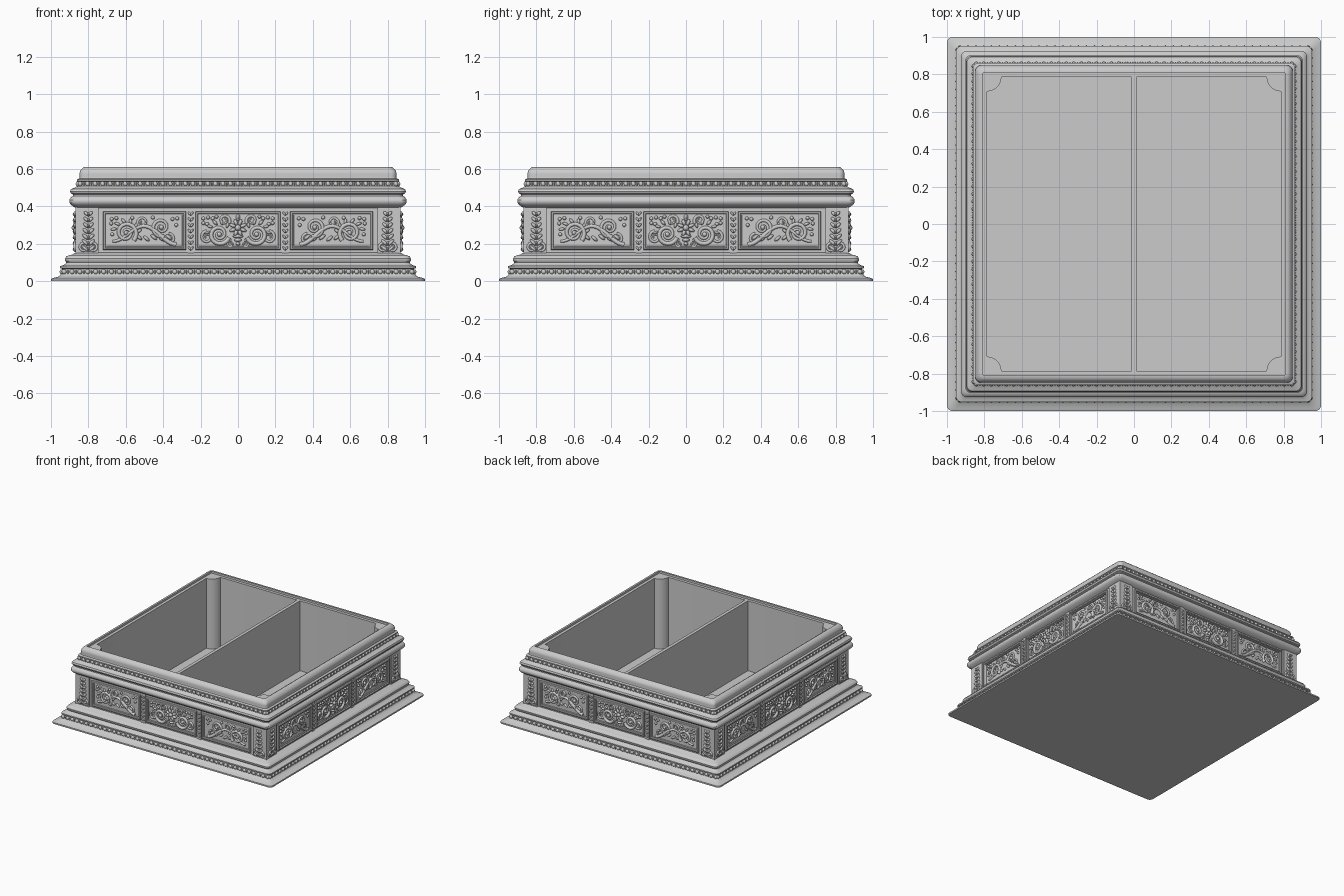
import bpy, bmesh
from math import sin, cos, pi, radians
from mathutils import Matrix, Vector

if "Cube" in bpy.data.objects:
    bpy.data.objects.remove(bpy.data.objects["Cube"])

WALL = 0.86  # distance of the panel wall from the centre


def finish(bm, name, sides=1, angle=35):
    """Turn a bmesh into objects, repeated around the box if sides is 4."""
    bmesh.ops.recalc_face_normals(bm, faces=bm.faces)
    me = bpy.data.meshes.new(name)
    bm.to_mesh(me)
    bm.free()
    me.shade_smooth()
    me.set_sharp_from_angle(angle=radians(angle))
    for i in range(sides):
        ob = bpy.data.objects.new(name if sides == 1 else f"{name}_{i + 1}", me)
        ob.rotation_euler.z = i * pi / 2
        bpy.context.collection.objects.link(ob)


def bridge(bm, a, b):
    n = len(a)
    for i in range(n):
        bm.faces.new((a[i], a[(i + 1) % n], b[(i + 1) % n], b[i]))


def square_ring(bm, h, z, r, seg=5):
    """Square loop with rounded corners."""
    vs = []
    for k in range(4):
        cx, cy = [(1, 1), (-1, 1), (-1, -1), (1, -1)][k]
        for j in range(seg):
            a = k * pi / 2 + j / (seg - 1) * pi / 2
            vs.append(bm.verts.new((cx * (h - r) + r * cos(a), cy * (h - r) + r * sin(a), z)))
    return vs


def box(bm, x0, x1, y0, y1, z0, z1):
    m = Matrix.Translation(((x0 + x1) / 2, (y0 + y1) / 2, (z0 + z1) / 2)) \
        @ Matrix.Diagonal((x1 - x0, y1 - y0, z1 - z0, 1))
    bmesh.ops.create_cube(bm, size=1, matrix=m)


def blob(bm, u, z, l, w, ang=0, d=0.0, h=0.012, seg=8):
    """Flattened ellipsoid lying on the front wall, long axis turned by ang."""
    m = Matrix.Translation((u, -(WALL + d), z)) @ Matrix.Rotation(-ang, 4, 'Y') \
        @ Matrix.Diagonal((l, h, w, 1))
    bmesh.ops.create_uvsphere(bm, u_segments=seg, v_segments=6, radius=1, matrix=m)


def stroke(bm, pts, w0, w1, h=1.3, d=0.0):
    """Half-round relief line along (u, z) points, tapering from w0 to w1."""
    rings = []
    n = len(pts)
    for i, p in enumerate(pts):
        t = Vector(pts[min(i + 1, n - 1)]) - Vector(pts[max(i - 1, 0)])
        nx, nz = -t.y / t.length, t.x / t.length
        w = w0 + (w1 - w0) * i / (n - 1)
        ring = []
        for k in range(6):
            a = pi * k / 5
            dep = d + w * h * sin(a) - (0.004 if k in (0, 5) else 0)
            ring.append(bm.verts.new((p[0] + nx * w * cos(a), -(WALL + dep), p[1] + nz * w * cos(a))))
        rings.append(ring)
    for a, b in zip(rings, rings[1:]):
        bridge(bm, a, b)
    bm.faces.new(rings[0])
    bm.faces.new(rings[-1])


def spiral(c, r0, r1, a0, turns, m=1, n=26):
    """Points of a volute in the wall plane; m=-1 mirrors it in u."""
    out = []
    for i in range(n):
        t = i / (n - 1)
        r, a = r0 + (r1 - r0) * t, a0 + turns * 2 * pi * t
        out.append((m * (c[0] + r * cos(a)), c[1] + r * sin(a)))
    return out


# Hollow box body: outer moulding, rim, lid ledge, inner wall and floor
outer = [(1.0, 0), (1.0, .012), (.985, .018), (.96, .024), (.952, .032), (.942, .045), (.94, .066),
         (.952, .07), (.952, .08), (.935, .085), (.922, .093), (.918, .1), (.924, .108), (.925, .12),
         (.918, .132), (.903, .139), (.885, .142), (.875, .15), (WALL, .153), (WALL, .39),
         (.875, .395), (.885, .403), (.895, .41), (.902, .422), (.902, .435), (.893, .449), (.882, .456),
         (.882, .463), (.893, .468), (.898, .48), (.893, .492), (.876, .499), (.868, .503), (.858, .51),
         (.855, .53), (.862, .536), (.862, .543), (.848, .549), (.846, .56), (.848, .575), (.844, .59),
         (.834, .602), (.824, .61)]
inner = [(.808, .61), (.808, .594), (.785, .594), (.785, .02)]
bm = bmesh.new()
rings = [square_ring(bm, h, z, .03) for h, z in outer]
rings += [square_ring(bm, h, z, .004) for h, z in inner]
for a, b in zip(rings, rings[1:]):
    bridge(bm, a, b)
bm.faces.new(rings[0])
bm.faces.new(rings[-1])
finish(bm, "box_body")

# Divider between the two compartments
bm = bmesh.new()
box(bm, -.013, .013, -.79, .79, .01, .594)
finish(bm, "divider")

# Quarter-round posts in the inner corners
bm = bmesh.new()
lo, hi = [], []
quarter = [(-.79, -.79)] + [(-.787 + .078 * cos(i * pi / 20), -.787 + .078 * sin(i * pi / 20)) for i in range(11)]
for z, ring in ((.01, lo), (.594, hi)):
    ring += [bm.verts.new((x, y, z)) for x, y in quarter]
bridge(bm, lo, hi)
bm.faces.new(lo)
bm.faces.new(hi)
finish(bm, "inner_corner_post", 4)

# Corner pilasters and narrow pilasters between the panels
bm = bmesh.new()
box(bm, -.87, -.745, -.87, -.745, .145, .4)
finish(bm, "corner_pilaster", 4)
bm = bmesh.new()
for u in (-.253, .253):
    box(bm, u - .017, u + .017, -.867, -.84, .145, .4)
finish(bm, "panel_pilaster", 4)

# Raised panel frames
bm = bmesh.new()
for u, hw in ((-.5, .222), (0, .228), (.5, .222)):
    loops = []
    for inset, d in ((0, -.005), (0, .012), (.004, .016), (.011, .016), (.014, .008), (.019, .008), (.021, -.005)):
        x, zz = hw - inset, .103 - inset
        loops.append([bm.verts.new((u + sx * x, -(WALL + d), .27 + sz * zz))
                      for sx, sz in ((-1, -1), (1, -1), (1, 1), (-1, 1))])
    for a, b in zip(loops, loops[1:]):
        bridge(bm, a, b)
    bridge(bm, loops[-1], loops[0])
finish(bm, "panel_frame", 4)

# Scrolling foliage in the outer panels, mirrored left and right
bm = bmesh.new()
for m in (-1, 1):
    cu, cz = .5, .27
    P = lambda u, z: (cu + u, cz + z)
    wave = [(m * (cu + .17 - .34 * t), cz - .012 - .045 * cos(2 * pi * t) - .018 * t) for t in [i / 24 for i in range(25)]]
    stroke(bm, wave, .008, .013)
    stroke(bm, spiral(P(.098, -.012), .058, .012, -pi * .75, -1.6, m), .013, .006)
    stroke(bm, spiral(P(-.09, .018), .052, .01, -pi * .6, 1.5, m), .011, .005)
    stroke(bm, spiral(P(-.13, -.045), .03, .008, pi * .5, 1.3, m, 18), .008, .004)
    stroke(bm, spiral(P(.01, .045), .03, .007, -pi * .3, 1.3, m, 18), .008, .004)
    for u, z in ((.098, -.012), (-.09, .018)):
        blob(bm, m * (cu + u), cz + z, .013, .013, 0, .002, .015)
    for k in range(6):  # leaf lobes fanning over the big scroll
        a = pi * (.1 + k * .17)
        blob(bm, m * (cu + .098 + .07 * cos(a)), cz - .012 + .064 * sin(a), .017, .008, m * (a - .5) + (pi if m < 0 else 0))
    for k in range(5):  # leaf lobes along the stem
        blob(bm, m * (cu + .03 - .04 * k), cz - .035 - .007 * (k % 2), .021, .009, m * .7)
    for u, z in ((.175, .062), (.15, .067), (.178, .038), (.065, .068), (-.15, .062), (-.175, .065),
                 (-.17, .03), (-.045, .07), (.172, -.02)):
        blob(bm, m * (cu + u), cz + z, .01, .01, 0, 0, .014)
finish(bm, "outer_panel_foliage", 4, 60)

# Centre panel: blossom flanked by paired scrolls and berries
bm = bmesh.new()
for k in range(8):
    a = k * pi / 4 + pi / 8
    blob(bm, .03 * cos(a), .285 + .03 * sin(a), .019, .01, a, .004, .017)
blob(bm, 0, .285, .017, .017, 0, .008, .022, 12)
blob(bm, 0, .34, .011, .02, 0, 0, .016)
for k, w in ((0, .03), (1, .02), (2, .012)):
    blob(bm, 0, .24 - .02 * k, w, .01, 0, 0, .018)
for m in (-1, 1):
    stroke(bm, spiral((.1, .25), .056, .01, pi * 1.1, 1.6, m), .013, .006)
    stroke(bm, spiral((.072, .325), .03, .007, pi * 1.2, -1.4, m, 18), .009, .004)
    stroke(bm, spiral((.165, .235), .034, .007, pi * .5, -1.4, m, 18), .009, .004)
    stroke(bm, spiral((.04, .2), .02, .005, pi * .6, -1.3, m, 16), .007, .004)
    blob(bm, m * .1, .25, .013, .013, 0, .002, .016)
    for k in range(5):
        a = pi * (.05 + k * .17)
        blob(bm, m * (.1 + .067 * cos(a)), .25 + .067 * sin(a), .017, .008, m * (a - .4))
    for u, z in ((.185, .335), (.16, .34), (.185, .31), (.135, .335), (.165, .305), (.115, .345)):
        blob(bm, m * u, z, .01, .01, 0, 0, .015)
finish(bm, "centre_panel_ornament", 4, 60)

# Leaf drops on the pilasters
bm = bmesh.new()
for m in (-1, 1):
    for k in range(7):
        z = .175 + .031 * k
        for s in (-1, 1):
            blob(bm, m * .253 + s * .006, z, .013, .006, s * .9, .006, .01)
            w = .032 - .002 * k
            blob(bm, m * .8 + s * w * .55, z, w * .75, .009, s * .75, .01, .011)
        blob(bm, m * .8, z - .004, .007, .011, 0, .011, .013)
    for s in (-1, 1):
        stroke(bm, spiral((m * .8 + s * .025, .18), .024, .006, pi * .5, s * -1.4, 1, 18), .008, .004, 1.3, .01)
finish(bm, "pilaster_leaf_drop", 4, 60)

# Rows of eggs and darts on the lower and upper mouldings
for name, dist, z, n, w, h in (("lower_egg_row", .942, .05, 44, .013, .014), ("upper_egg_row", .856, .52, 42, .012, .014)):
    bm = bmesh.new()
    step = 2 * (dist - .012) / n
    for i in range(n + 1):
        u = -(dist - .012) + i * step
        blob(bm, u, z, w, h, .3, dist - WALL, .012)
        if i < n:
            blob(bm, u + step / 2, z - .003, .004, h, 0, dist - WALL, .009, 6)
    finish(bm, name, 4, 60)
